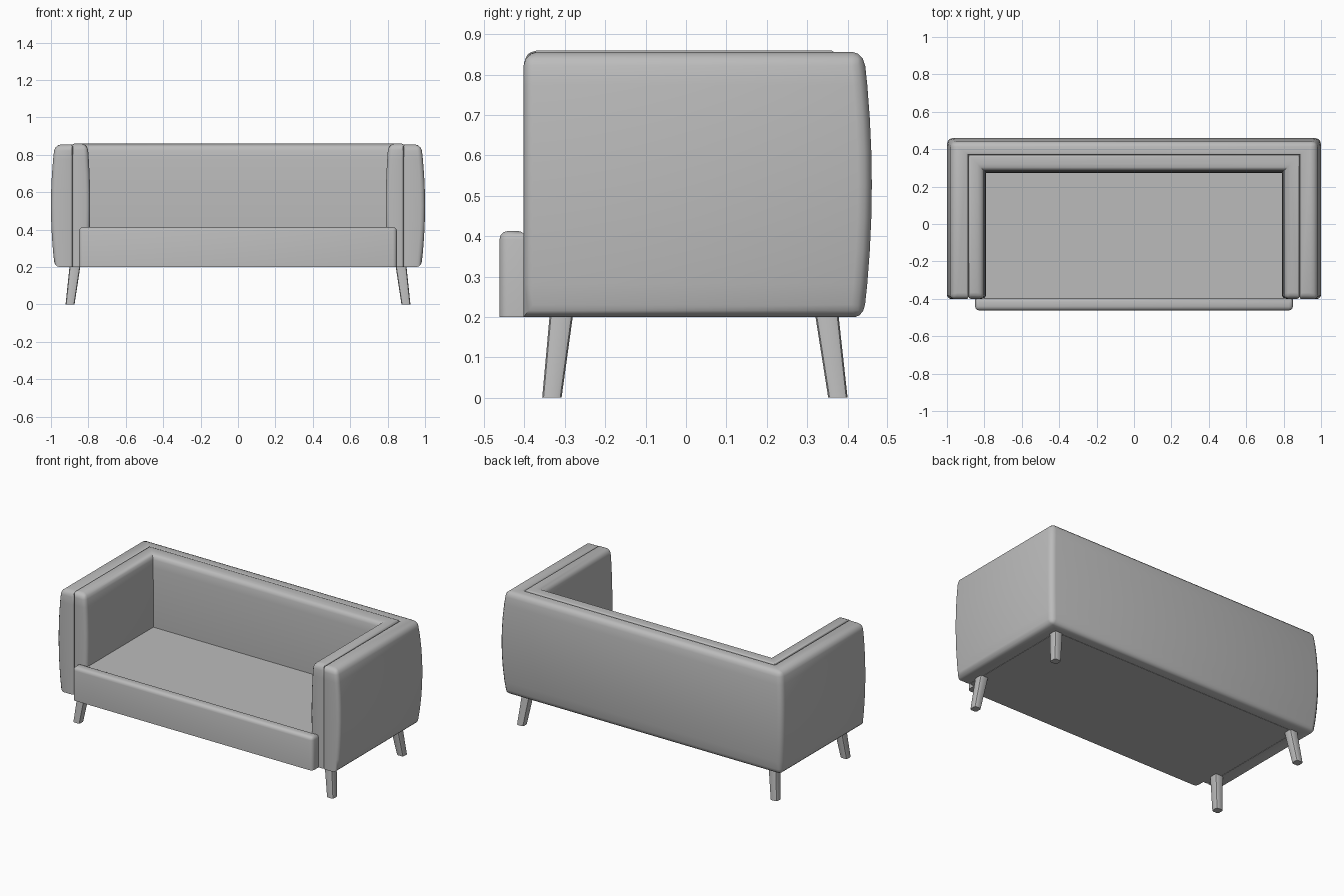
import bpy
import bmesh
from mathutils import Vector

cube = bpy.data.objects.get("Cube")
if cube:
    bpy.data.objects.remove(cube, do_unlink=True)

GREY = (0.5, 0.5, 0.5, 1)
fabric = bpy.data.materials.new("grey fabric")
fabric.use_nodes = True
fabric.diffuse_color = GREY
fabric.node_tree.nodes["Principled BSDF"].inputs["Base Color"].default_value = GREY


def finish(name, bm, width, segments=3):
    """Turn a bmesh into a bevelled, smooth-shaded object."""
    bmesh.ops.recalc_face_normals(bm, faces=bm.faces)
    mesh = bpy.data.meshes.new(name)
    bm.to_mesh(mesh)
    bm.free()
    mesh.materials.append(fabric)
    ob = bpy.data.objects.new(name, mesh)
    bpy.context.collection.objects.link(ob)
    bpy.ops.object.select_all(action='DESELECT')
    ob.select_set(True)
    bpy.context.view_layer.objects.active = ob
    if width:
        mod = ob.modifiers.new("soft edges", 'BEVEL')
        mod.width = width
        mod.segments = segments
        mod.limit_method = 'WEIGHT'
        mod.use_clamp_overlap = False
        bpy.ops.object.modifier_apply(modifier=mod.name)
    bpy.ops.object.shade_smooth_by_angle(angle=0.7)
    return ob


def edge_weights(bm, rule):
    layer = bm.edges.layers.float.new("bevel_weight_edge")
    for e in bm.edges:
        e[layer] = rule(e)


def shell(name, skin, bulge, seam, front, top, bottom=0.2, levels=9):
    """U-shaped padded wall: a bulging skin side and a flat seam side."""
    outer = bulge > 0
    bm = bmesh.new()
    tag = {}
    rings = []
    for k in range(levels):
        t = 2 * k / (levels - 1) - 1
        z = bottom + (top - bottom) * (t + 1) / 2
        sx, sy = skin[0] - bulge * t * t, skin[1] - bulge * t * t
        ix, iy = seam
        plan = [(-sx, front), (-sx, sy), (sx, sy), (sx, front),
                (ix, front), (ix, iy), (-ix, iy), (-ix, front)]
        ring = []
        for j, (x, y) in enumerate(plan):
            v = bm.verts.new((x, y, z))
            tag[v] = (k, j)
            ring.append(v)
        rings.append(ring)
    for a, b in zip(rings, rings[1:]):
        for j in range(8):
            n = (j + 1) % 8
            bm.faces.new((a[j], a[n], b[n], b[j]))
    for ring in (rings[0], rings[-1]):
        for j in range(3):
            bm.faces.new((ring[j], ring[j + 1], ring[6 - j], ring[7 - j]))

    def rule(e):
        (ka, ja), (kb, jb) = (tag[v] for v in e.verts)
        if ka != kb:                        # upright edges
            if ja in (0, 3):
                return 0.7
            if ja in (4, 7):
                return 0.3
            return 1.0 if outer and ja in (1, 2) else 0.0
        both_skin = ja < 4 and jb < 4
        if ka == levels - 1:                # top rim
            if both_skin or {ja, jb} in ({0, 7}, {3, 4}):
                return 1.0
            return 0.3 if ja > 3 and jb > 3 else 0.0
        return 0.9 if ka == 0 and both_skin and outer else 0.0

    edge_weights(bm, rule)
    return finish(name, bm, 0.034)


def block(name, low, high, width, rule):
    bm = bmesh.new()
    bmesh.ops.create_cube(bm, size=1)
    low, high = Vector(low), Vector(high)
    for v in bm.verts:
        v.co = Vector([l + (h - l) * (c + 0.5) for l, h, c in zip(low, high, v.co)])
    edge_weights(bm, rule)
    return finish(name, bm, width)


def leg(name, top, foot):
    """Tapered, splayed square leg with softened edges."""
    bm = bmesh.new()
    bmesh.ops.create_cube(bm, size=1)
    for v in bm.verts:
        upper = v.co.z > 0
        cx, cy = top if upper else foot
        s = 0.058 if upper else 0.048
        v.co = (cx + v.co.x * s, cy + v.co.y * s, 0.21 if upper else 0)
    edge_weights(bm, lambda e: float(abs(e.verts[0].co.z - e.verts[1].co.z) > 0.1))
    return finish(name, bm, 0.012, 2)


# Wall of arms and back in two padded layers, with a groove between them
shell("outer_shell", (1.0, 0.46), 0.02, (0.886, 0.37), -0.402, 0.856)
shell("inner_padding", (0.79, 0.273), -0.014, (0.884, 0.368), -0.40, 0.86)

# Seat and front board
block("seat", (-0.83, -0.42, 0.2), (0.83, 0.32, 0.4), 0, lambda e: 0.0)
block("front_board", (-0.85, -0.462, 0.2), (0.85, -0.395, 0.413), 0.022,
      lambda e: 0.0 if all(v.co.z < 0.3 for v in e.verts)
      or all(v.co.y > -0.4 for v in e.verts) and e.verts[0].co.z != e.verts[1].co.z
      else 1.0)

# Legs
for side, sx in (("left", 1), ("right", -1)):
    leg("front_leg_" + side, (sx * 0.871, -0.308), (sx * 0.898, -0.332))
    leg("back_leg_" + side, (sx * 0.871, 0.348), (sx * 0.898, 0.376))
